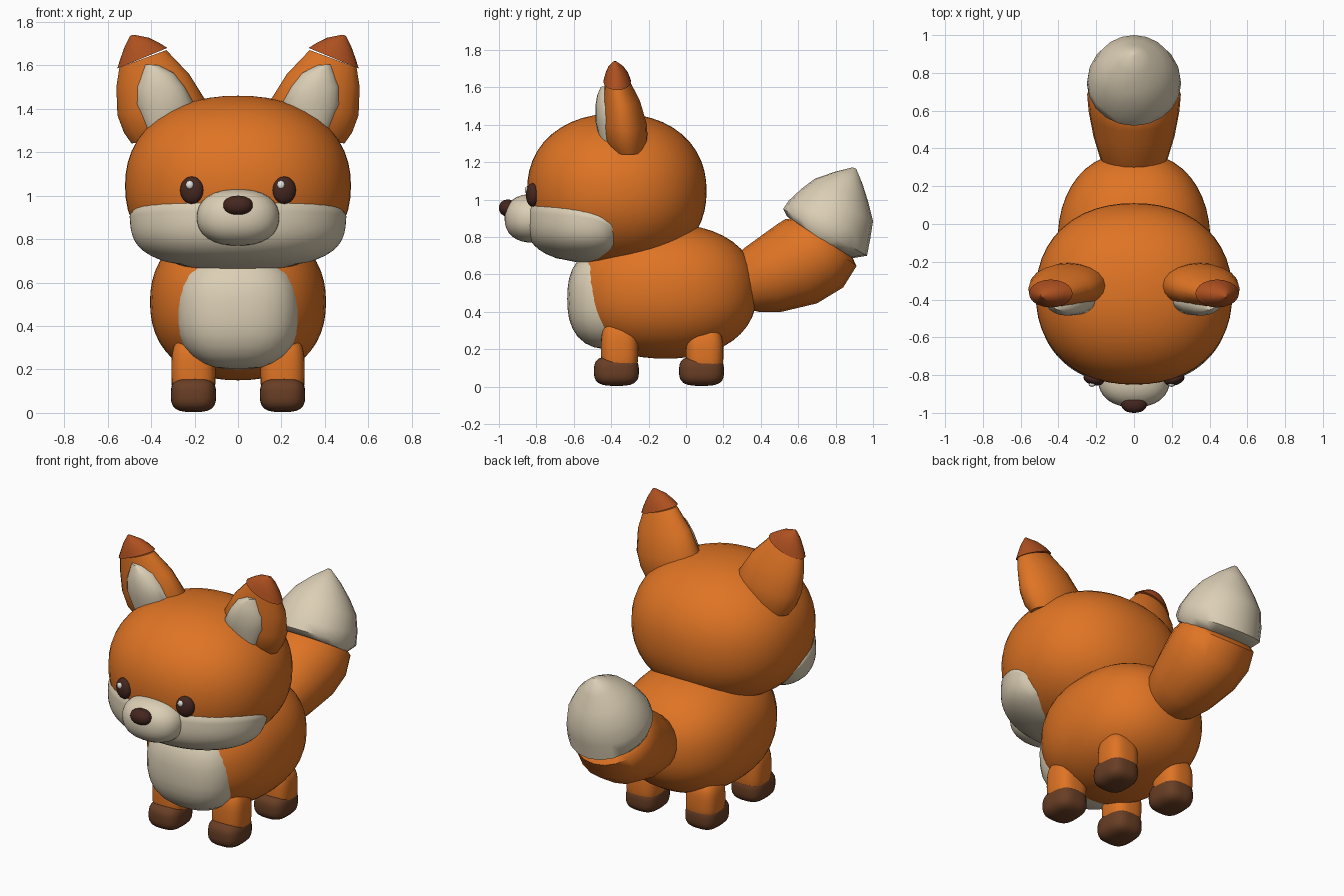
import bpy, bmesh, math
from mathutils import Vector

cube = bpy.data.objects.get("Cube")
if cube:
    bpy.data.objects.remove(cube, do_unlink=True)


def material(name, rgb):
    m = bpy.data.materials.new(name)
    m.use_nodes = True
    m.diffuse_color = (*rgb, 1)
    bsdf = next(n for n in m.node_tree.nodes if n.type == 'BSDF_PRINCIPLED')
    bsdf.inputs["Base Color"].default_value = (*rgb, 1)
    return m


ORANGE = material("orange fur", (0.74, 0.175, 0.018))
CREAM = material("cream fur", (0.71, 0.62, 0.46))
RUST = material("rust ear tip", (0.42, 0.08, 0.014))
BROWN = material("brown paw", (0.14, 0.048, 0.018))
DARK = material("dark eye and nose", (0.06, 0.02, 0.014))
GLINT = material("eye glint", (0.8, 0.78, 0.75))


def finish(name, bm, mat, angle=40):
    bmesh.ops.recalc_face_normals(bm, faces=bm.faces)
    mesh = bpy.data.meshes.new(name)
    bm.to_mesh(mesh)
    bm.free()
    mesh.materials.append(mat)
    mesh.shade_smooth()
    mesh.set_sharp_from_angle(angle=math.radians(angle))
    ob = bpy.data.objects.new(name, mesh)
    bpy.context.collection.objects.link(ob)
    return ob


def blob(name, centre, radii, mat, n=2.0, segs=32):
    """Rounded ellipsoid; a higher n is boxier."""
    bm = bmesh.new()
    bmesh.ops.create_uvsphere(bm, u_segments=segs, v_segments=segs // 2, radius=1)
    for v in bm.verts:
        size = sum(abs(c) ** n for c in v.co) ** (1 / n)
        v.co = Vector(c + r * p / size for c, r, p in zip(centre, radii, v.co))
    return finish(name, bm, mat)


def loft(name, rings, place, mat, segs=20, angle=50):
    """Skin elliptical rings, each (end a, end b, depth centre, depth radius)."""
    bm = bmesh.new()
    loops = []
    for a, b, centre, depth in rings:
        a, b = Vector(a), Vector(b)
        mid, half = (a + b) / 2, (b - a) / 2
        loop = []
        for i in range(segs):
            t = math.tau * i / segs
            p = mid + half * math.cos(t)
            loop.append(bm.verts.new(place(p.x, p.y, centre + depth * math.sin(t))))
        loops.append(loop)
    for lo, hi in zip(loops, loops[1:]):
        for i in range(segs):
            j = (i + 1) % segs
            bm.faces.new((lo[i], lo[j], hi[j], hi[i]))
    bm.faces.new(loops[0])
    bm.faces.new(loops[-1])
    return finish(name, bm, mat, angle)


# Head and body
HEAD, HEAD_R, N = (0, -0.37, 1.045), (0.52, 0.48, 0.415), 2.2
blob("head", HEAD, HEAD_R, ORANGE, N, 48)
blob("body", (0, -0.11, 0.51), (0.405, 0.49, 0.36), ORANGE, 2.25, 48)
blob("chest_bib", (0, -0.4, 0.47), (0.285, 0.235, 0.27), CREAM, 2.5)


# Cheek band: a patch wrapped round the front of the head, bulging below
def cheek_band(cols=48, rows=14):
    bm = bmesh.new()
    grid = []
    for i in range(cols + 1):
        t = 2 * i / cols - 1
        phi = t * math.radians(88)
        bottom = 0.665 + 0.09 * abs(t) ** 6
        top = 0.972 - 0.06 * abs(t) ** 3 - 0.06 * abs(t) ** 12
        line = []
        for j in range(rows + 1):
            v = j / rows
            z = bottom + (top - bottom) * v
            u = abs(z - HEAD[2]) / HEAD_R[2]
            skin = (1 - u ** N) ** (1 / N)
            swell = max(0, math.sin(math.pi * math.sqrt(v))) ** 1.2
            f = skin + 0.15 * swell * (1 - t ** 8)
            f += 0.012 if 0 < j < rows and 0 < i < cols else -0.012
            s, c = math.sin(phi), math.cos(phi)
            size = (abs(s) ** N + abs(c) ** N) ** (1 / N)
            line.append(bm.verts.new((HEAD_R[0] * f * s / size,
                                      HEAD[1] - HEAD_R[1] * f * c / size, z)))
        grid.append(line)
    for a, b in zip(grid, grid[1:]):
        for j in range(rows):
            bm.faces.new((a[j], b[j], b[j + 1], a[j + 1]))
    return finish("cheek_band", bm, CREAM, 70)


cheek_band()

# Muzzle and nose
blob("muzzle", (0, -0.82, 0.9), (0.19, 0.15, 0.13), CREAM, 2.3)
blob("nose", (0, -0.952, 0.955), (0.068, 0.048, 0.045), DARK, 2.2, 24)

# Parts that come in pairs
for side, s in (("left", 1), ("right", -1)):
    eye = blob(side + "_eye", (0, 0, 0), (0.055, 0.032, 0.063), DARK, 2, 24)
    eye.location = (s * 0.213, -0.822, 1.025)
    eye.rotation_euler.z = s * 0.25
    blob(side + "_eye_glint", (s * 0.21 - 0.012, -0.85, 1.05),
         (0.018, 0.012, 0.02), GLINT, 2, 12)

    def ear_place(x, z, d, s=s):
        return (s * x, d, z)

    loft(side + "_ear", [
        ((0.18, 1.29), (0.49, 1.24), -0.31, 0.09),
        ((0.15, 1.36), (0.525, 1.29), -0.32, 0.115),
        ((0.15, 1.44), (0.555, 1.37), -0.328, 0.118),
        ((0.225, 1.56), (0.56, 1.5), -0.345, 0.098),
        ((0.33, 1.67), (0.546, 1.59), -0.368, 0.066)], ear_place, ORANGE)
    loft(side + "_ear_tip", [
        ((0.325, 1.68), (0.556, 1.585), -0.368, 0.074),
        ((0.365, 1.705), (0.54, 1.635), -0.37, 0.062),
        ((0.41, 1.727), (0.522, 1.685), -0.375, 0.042),
        ((0.475, 1.74), (0.495, 1.738), -0.38, 0.008)], ear_place, RUST)
    loft(side + "_inner_ear", [
        ((0.25, 1.34), (0.42, 1.3), -0.4, 0.06),
        ((0.2, 1.42), (0.47, 1.42), -0.405, 0.08),
        ((0.245, 1.5), (0.468, 1.5), -0.41, 0.075),
        ((0.295, 1.565), (0.45, 1.55), -0.415, 0.06),
        ((0.365, 1.6), (0.43, 1.605), -0.42, 0.035)], ear_place, CREAM)

    for end, y, top in (("front", -0.355, 0.36), ("hind", 0.1, 0.32)):
        blob(f"{side}_{end}_leg", (s * 0.205, y, top / 2 + 0.02),
             (0.102, 0.1, top / 2 - 0.02), ORANGE, 3)
        blob(f"{side}_{end}_paw", (s * 0.205, y - 0.017, 0.084),
             (0.104, 0.12, 0.08), BROWN, 3.2)


# Tail, curving up behind the body
def tail_place(y, z, d):
    return (d, y, z)


loft("tail", [
    ((0.24, 0.66), (0.3, 0.42), 0, 0.13),
    ((0.31, 0.74), (0.39, 0.4), 0, 0.18),
    ((0.42, 0.82), (0.51, 0.4), 0, 0.215),
    ((0.49, 0.87), (0.7, 0.445), 0, 0.24),
    ((0.53, 0.895), (0.84, 0.53), 0, 0.248),
    ((0.57, 0.9), (0.912, 0.645), 0, 0.23),
    ((0.6, 0.92), (0.88, 0.71), 0, 0.19)], tail_place, ORANGE)
loft("tail_tip", [
    ((0.54, 0.91), (0.88, 0.685), 0, 0.225),
    ((0.52, 0.95), (0.968, 0.7), 0, 0.25),
    ((0.55, 0.995), (0.985, 0.79), 0, 0.245),
    ((0.62, 1.06), (1.0, 0.885), 0, 0.212),
    ((0.69, 1.112), (0.975, 0.985), 0, 0.16),
    ((0.8, 1.15), (0.945, 1.08), 0, 0.085),
    ((0.89, 1.172), (0.91, 1.165), 0, 0.01)], tail_place, CREAM)
